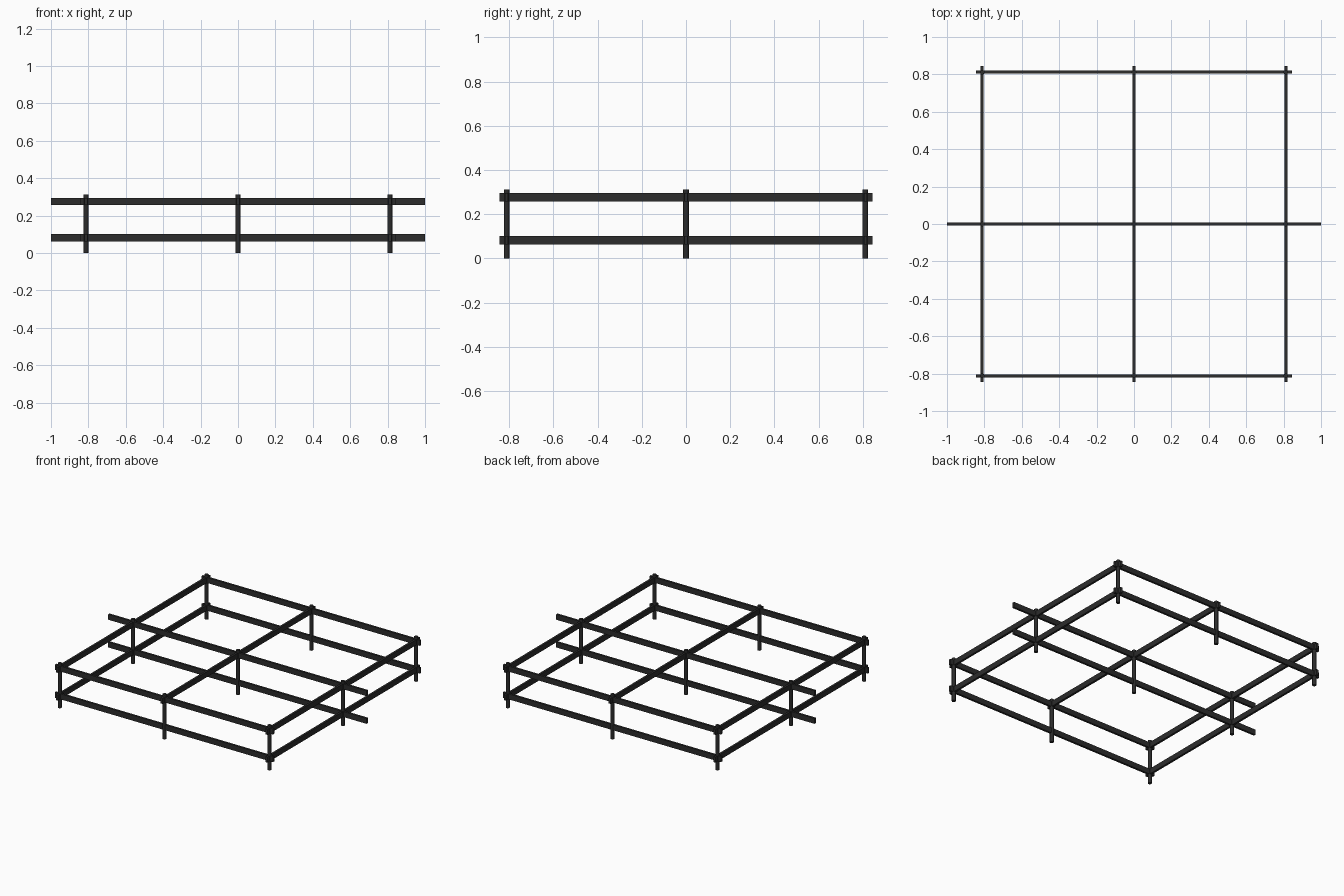
import bpy
from mathutils import Vector

if "Cube" in bpy.data.objects:
    bpy.data.objects.remove(bpy.data.objects["Cube"])

# One dark material for the whole frame
mat = bpy.data.materials.new("dark charcoal")
mat.diffuse_color = (0.025, 0.025, 0.025, 1)
mat.use_nodes = True
mat.node_tree.nodes["Principled BSDF"].inputs["Base Color"].default_value = mat.diffuse_color

S = 0.812                 # post spacing
RAIL_T, RAIL_H = 0.015, 0.038
LOW, HIGH = 0.082, 0.276  # rail centre heights


def rail(name, size, loc):
    bpy.ops.mesh.primitive_cube_add(size=1, location=loc)
    ob = bpy.context.object
    ob.name = name
    ob.scale = size
    bpy.ops.object.transform_apply(location=False, rotation=False, scale=True)
    ob.data.materials.append(mat)


# Nine round posts
for i in (-1, 0, 1):
    for j in (-1, 0, 1):
        bpy.ops.mesh.primitive_cylinder_add(vertices=16, radius=0.0128, depth=0.312,
                                            location=(i * S, j * S, 0.156))
        post = bpy.context.object
        post.name = "post"
        post.data.materials.append(mat)
        bpy.ops.object.shade_smooth_by_angle()

# Rails along x: two levels, the middle pair reaches further out
for j in (-1, 0, 1):
    for z in (LOW, HIGH):
        rail("cross_rail", (2.0 if j == 0 else 1.69, RAIL_T, RAIL_H), (0, j * S, z))

# Rails along y: two levels at the sides, only the upper one in the middle
for i in (-1, 0, 1):
    for z in ((HIGH,) if i == 0 else (LOW, HIGH)):
        rail("side_rail" if i else "middle_rail", (RAIL_T, 1.69, RAIL_H), (i * S, 0, z))
